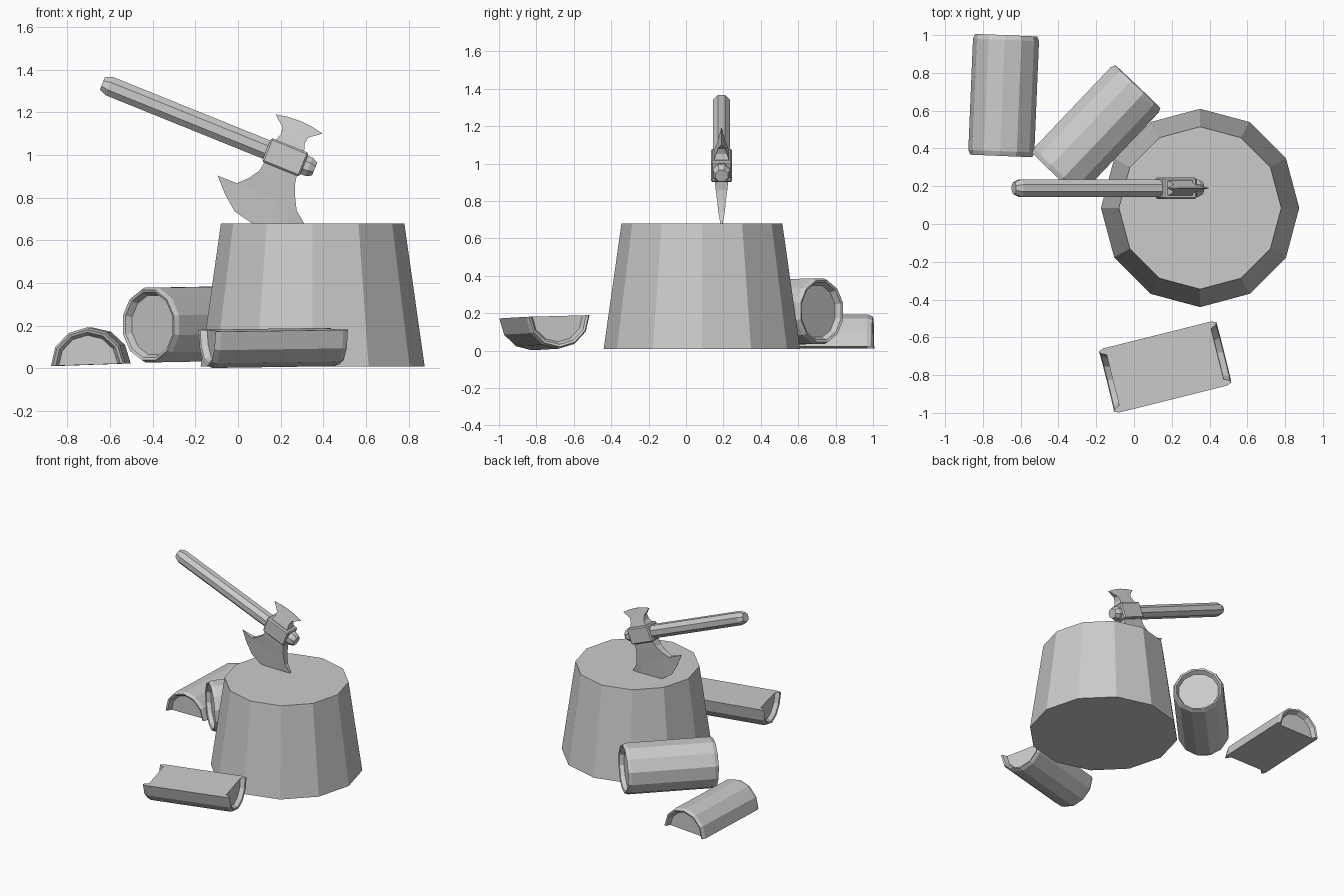
import bpy, bmesh
from math import pi, cos, sin, radians
from mathutils import Matrix

if "Cube" in bpy.data.objects:
    bpy.data.objects.remove(bpy.data.objects["Cube"])


def finish(name, bm, matrix):
    bmesh.ops.recalc_face_normals(bm, faces=bm.faces)
    me = bpy.data.meshes.new(name)
    bm.to_mesh(me)
    bm.free()
    ob = bpy.data.objects.new(name, me)
    ob.matrix_world = matrix
    bpy.context.collection.objects.link(ob)
    return ob


def lathe(name, profile, sides, matrix, half=False, phase=0.0):
    """Turn (x, radius) points around local X; half leaves a flat cut at z = 0."""
    bm = bmesh.new()
    n = sides // 2 + 1 if half else sides
    rings = []
    for x, r in profile:
        angles = [phase + 2 * pi * k / sides for k in range(n)]
        rings.append([bm.verts.new((x, r * cos(a), r * sin(a))) for a in angles])
    for a, b in zip(rings, rings[1:]):
        for k in range(n - 1 if half else n):
            j = (k + 1) % n
            bm.faces.new((a[k], a[j], b[j], b[k]))
    bm.faces.new(rings[0])
    bm.faces.new(rings[-1])
    if half:
        bm.faces.new([r[0] for r in rings] + [r[-1] for r in reversed(rings)])
    return finish(name, bm, matrix)


def place(x, y, z, yaw=0, pitch=0, roll=0):
    m = Matrix.Translation((x, y, z))
    for ang, axis in ((yaw, 'Z'), (pitch, 'Y'), (roll, 'X')):
        m = m @ Matrix.Rotation(radians(ang), 4, axis)
    return m


# Chopping stump
bm = bmesh.new()
bmesh.ops.create_cone(bm, cap_ends=True, segments=12, radius1=0.525, radius2=0.43, depth=0.67)
finish("stump", bm, place(0.35, 0.085, 0.345))


# Firewood: bark rim around recessed cut ends
def log_profile(r):
    right = [(0.295, r), (0.32, r * 0.94), (0.315, r * 0.87), (0.285, r * 0.79)]
    return [(-x, q) for x, q in reversed(right)] + right


lathe("whole_log", log_profile(0.181), 12, place(-0.20, 0.495, 0.207, 46.5, -0.7), phase=pi / 12)
lathe("half_log_back", log_profile(0.175), 12, place(-0.69, 0.68, 0.017, 87.6, 0, -2), half=True)
lathe("half_log_front", log_profile(0.175), 12, place(0.165, -0.757, 0.181, 14, -0.8, 181.5), half=True)

# Axe frame: local X along the handle, local Z toward the small blade
AXE = place(0.222, 0.19, 0.99, 0, 22)

# Handle
lathe("axe_handle", [(-0.925, 0.034), (-0.89, 0.05), (0.12, 0.05), (0.148, 0.036)], 8, AXE,
      phase=pi / 8)

# Head collar
bm = bmesh.new()
bmesh.ops.create_cube(bm, size=1)
bmesh.ops.scale(bm, vec=(0.19, 0.114, 0.12), verts=bm.verts)
bmesh.ops.bevel(bm, geom=bm.edges[:], offset=0.008, segments=1, affect='EDGES')
finish("axe_collar", bm, AXE)


def blade(name, rows, edge):
    """Rows of (left u, v, right u, v, half thickness), ending in a sharp edge."""
    n = len(edge)
    grid = []
    for lu, lv, ru, rv, t in rows:
        grid.append([(lu + (ru - lu) * k / (n - 1), lv + (rv - lv) * k / (n - 1), t)
                     for k in range(n)])
    grid.append([(u, v, 0.001) for u, v in edge])
    bm = bmesh.new()
    sides = [[[bm.verts.new((u, s * t, v)) for u, v, t in row] for row in grid] for s in (-1, 1)]
    for g in sides:
        for a, b in zip(g, g[1:]):
            for k in range(n - 1):
                bm.faces.new((a[k], a[k + 1], b[k + 1], b[k]))
    # Close the border between the two cheeks
    rims = [g[0] + [r[-1] for r in g[1:]] + g[-1][-2::-1] + [r[0] for r in g[-2:0:-1]]
            for g in sides]
    m = len(rims[0])
    for k in range(m):
        j = (k + 1) % m
        bm.faces.new((rims[0][k], rims[0][j], rims[1][j], rims[1][k]))
    finish(name, bm, AXE)


# Main blade, bitten into the stump
blade("axe_main_blade",
      [(-0.08, -0.05, 0.08, -0.05, 0.037), (-0.09, -0.105, 0.09, -0.105, 0.031),
       (-0.122, -0.155, 0.112, -0.155, 0.024), (-0.165, -0.198, 0.143, -0.212, 0.017)],
      [(-0.262, -0.199), (-0.196, -0.268), (-0.124, -0.325), (-0.032, -0.345),
       (0.06, -0.345), (0.15, -0.32), (0.225, -0.275)])

# Small rear blade
blade("axe_rear_blade",
      [(-0.075, 0.05, 0.075, 0.05, 0.042), (-0.06, 0.09, 0.06, 0.09, 0.03),
       (-0.064, 0.125, 0.064, 0.125, 0.018)],
      [(-0.118, 0.169), (-0.06, 0.18), (0.0, 0.184), (0.06, 0.18), (0.12, 0.168)])
